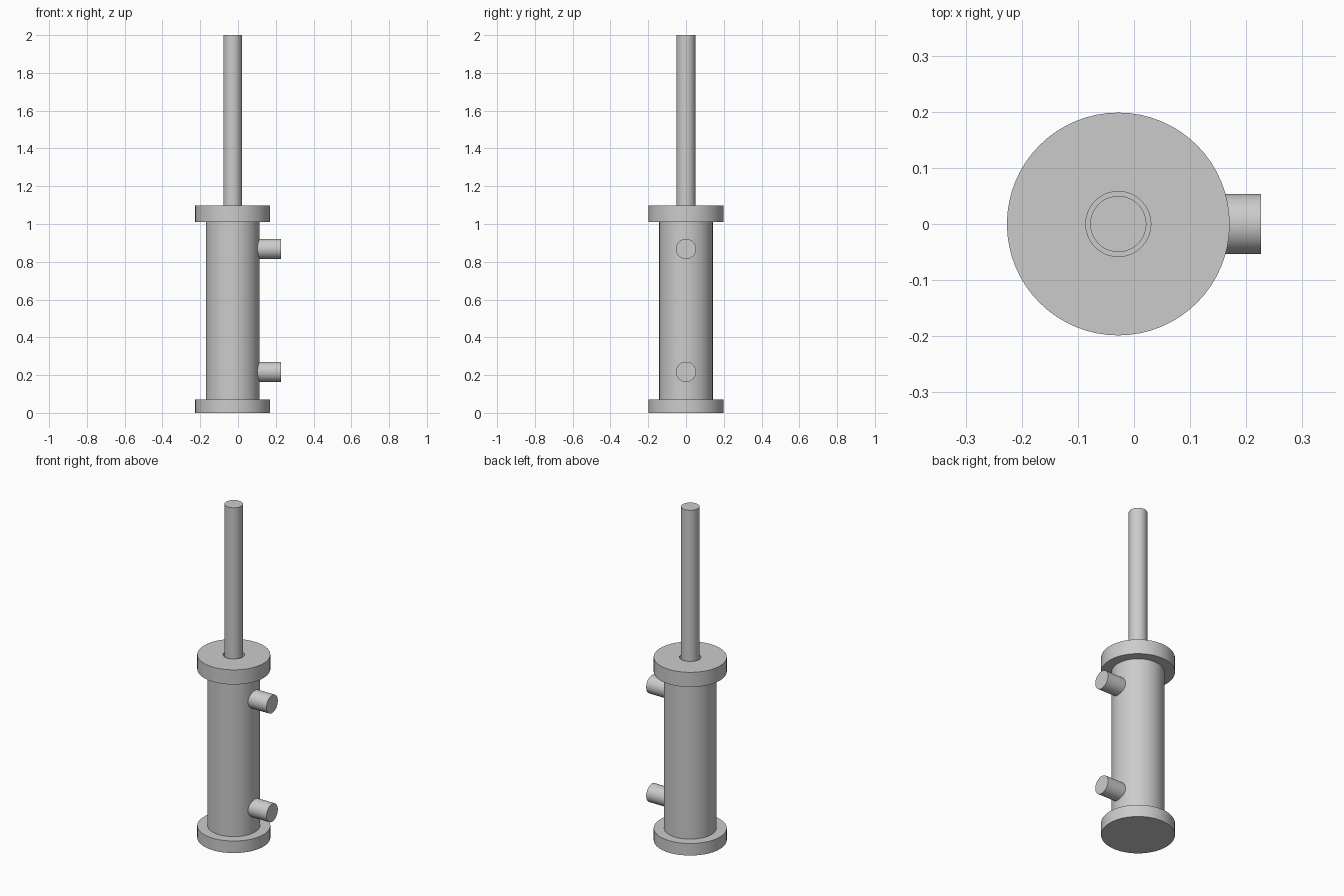
import bpy, bmesh, math
from mathutils import Matrix

if "Cube" in bpy.data.objects:
    bpy.data.objects.remove(bpy.data.objects["Cube"])

AXIS_X = -0.028   # cylinder axis, offset so the ports balance the overall width
SEG = 64


def lathe(name, profile, matrix):
    """Revolve a closed (radius, height) profile around the local z axis."""
    bm = bmesh.new()
    verts = [bm.verts.new((r, 0, z)) for r, z in profile]
    edges = [bm.edges.new((verts[i], verts[(i + 1) % len(verts)]))
             for i in range(len(verts))
             if profile[i][0] > 0 or profile[(i + 1) % len(verts)][0] > 0]
    bmesh.ops.spin(bm, geom=verts + edges, cent=(0, 0, 0), axis=(0, 0, 1),
                   angle=2 * math.pi, steps=SEG, use_merge=False)
    bmesh.ops.remove_doubles(bm, verts=bm.verts[:], dist=1e-5)
    bmesh.ops.recalc_face_normals(bm, faces=bm.faces[:])
    mesh = bpy.data.meshes.new(name)
    bm.to_mesh(mesh)
    bm.free()
    obj = bpy.data.objects.new(name, mesh)
    bpy.context.collection.objects.link(obj)
    obj.matrix_world = matrix
    bpy.ops.object.select_all(action='DESELECT')
    obj.select_set(True)
    bpy.context.view_layer.objects.active = obj
    bpy.ops.object.shade_smooth_by_angle(angle=math.radians(30))
    return obj


def solid(r, z0, z1):
    return [(0, z0), (r, z0), (r, z1), (0, z1)]


def ring(r_in, r_out, z0, z1):
    return [(r_in, z0), (r_out, z0), (r_out, z1), (r_in, z1)]


upright = Matrix.Translation((AXIS_X, 0, 0))

# Closed base, hollow barrel and bored top flange
lathe("base_flange", solid(0.1985, 0, 0.072), upright)
lathe("barrel", ring(0.116, 0.142, 0.072, 1.01), upright)
lathe("top_flange", ring(0.058, 0.1985, 1.01, 1.098), upright)

# Piston and rod as one stepped part
lathe("piston_rod", [(0, 0.68), (0.114, 0.68), (0.114, 0.78), (0.05, 0.78),
                     (0.05, 2.0), (0, 2.0)], upright)

# Fluid ports pointing to +x
for name, z in (("lower_port", 0.217), ("upper_port", 0.868)):
    sideways = Matrix.Translation((AXIS_X, 0, z)) @ Matrix.Rotation(math.pi / 2, 4, 'Y')
    lathe(name, solid(0.0535, 0.125, 0.2545), sideways)
